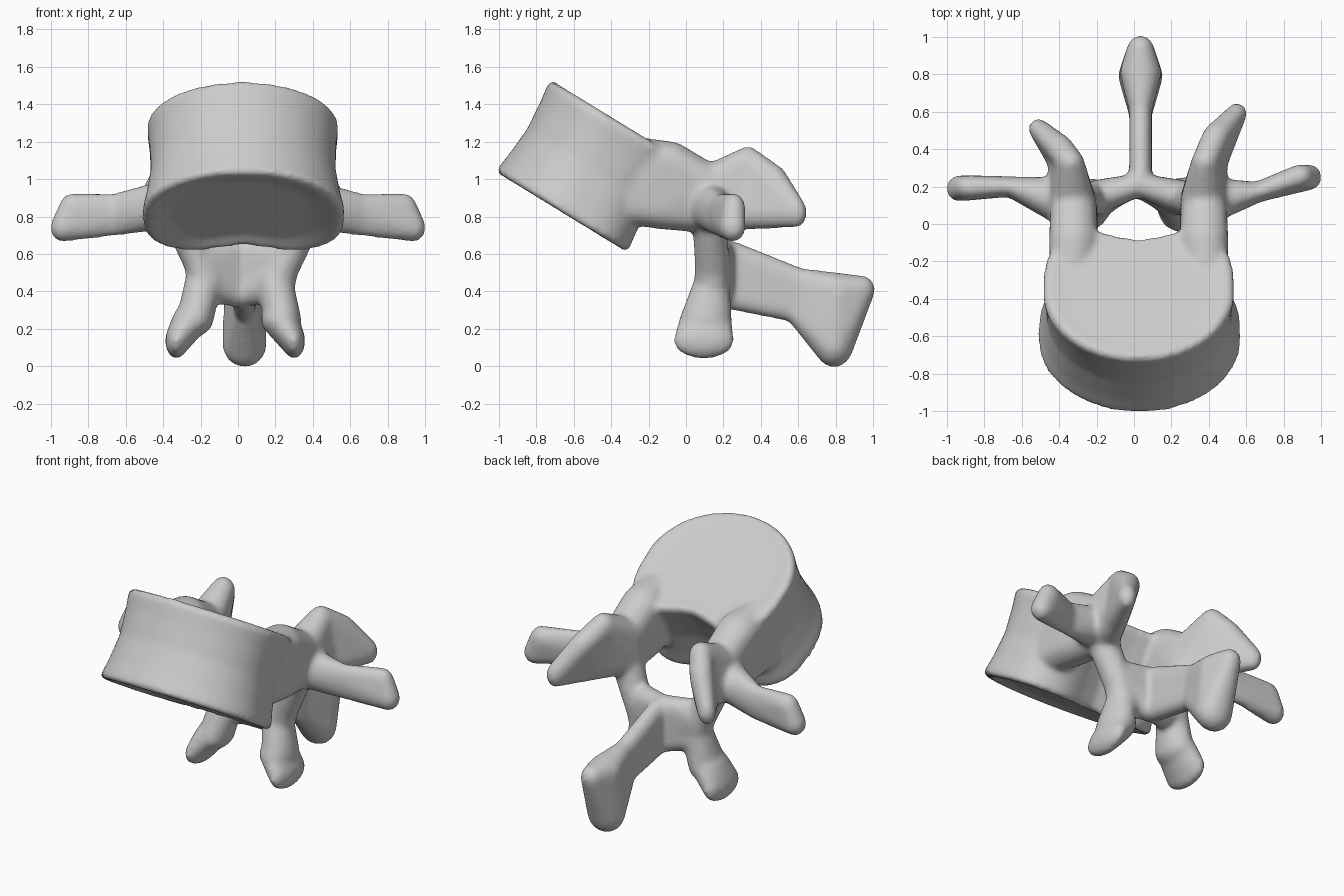
import bpy, bmesh, math
from mathutils import Vector, Matrix

default_cube = bpy.data.objects.get("Cube")
if default_cube:
    bpy.data.objects.remove(default_cube, do_unlink=True)

bm = bmesh.new()


def hull(balls, side=1, centre=0.0):
    """Wrap one convex skin around ellipsoids given as x, y, z, rx, ry, rz."""
    skin = bmesh.new()
    for x, y, z, rx, ry, rz in balls:
        place = Matrix.Translation((centre + side * x, y, z))
        bmesh.ops.create_uvsphere(skin, u_segments=16, v_segments=10, radius=1,
                                  matrix=place @ Matrix.Diagonal((rx, ry, rz, 1)))
    result = bmesh.ops.convex_hull(skin, input=skin.verts[:])
    inside = {e for e in result["geom_interior"] + result["geom_unused"]
              if isinstance(e, bmesh.types.BMVert)}
    bmesh.ops.delete(skin, geom=list(inside), context="VERTS")
    bmesh.ops.recalc_face_normals(skin, faces=skin.faces[:])
    copies = {v: bm.verts.new(v.co) for v in skin.verts}
    for face in skin.faces:
        bm.faces.new([copies[v] for v in face.verts])
    skin.free()


def power(value, exponent):
    return math.copysign(abs(value) ** exponent, value)


def body_ring(t, scale, count=72):
    """Kidney-shaped outline across the tilted axis of the body."""
    centre = Vector((.03, -.675, .825)).lerp(Vector((.025, -.4, 1.335)), t)
    back_axis = Vector((0, .85, -.52))
    width = .545 - .035 * t
    back_length = .4 + .02 * t
    front_length = .455 - .025 * t
    ring = []
    for i in range(count):
        angle = math.tau * i / count
        c, s = math.cos(angle), math.sin(angle)
        if s > 0:
            x, v = width * power(c, .62), back_length * power(s, .62)
            v -= .085 * math.exp(-(x / .2) ** 2) * s
        else:
            x, v = width * c, front_length * s
        point = centre + scale * Vector((x, 0, 0)) + back_axis * (.05 + scale * v)
        ring.append(bm.verts.new(point))
    return ring


# Body: waisted drum with rounded rims and slightly dished ends
profile = [(.05, .7), (0, .94), (.03, 1), (.22, .965), (.5, .935),
           (.78, .965), (.96, 1), (1, .95), (.98, .75)]
rings = [body_ring(t, scale) for t, scale in profile]
for low, high in zip(rings, rings[1:]):
    for i in range(len(low)):
        j = (i + 1) % len(low)
        bm.faces.new((low[i], low[j], high[j], high[i]))
bm.faces.new(rings[0][::-1])
bm.faces.new(rings[-1])

# Paired parts; the two sides differ slightly in reach
for side in (1, -1):
    sweep = .03 * side

    # Pedicle, flowing out of the side of the body
    upper_flank = (.37, -.36, 1.12, .1, .1, .12)
    lower_flank = (.37, -.34, .87, .1, .1, .11)
    upper_root = (.35, -.08, 1.09, .13, .11, .11)
    lower_root = (.35, -.12, .84, .12, .1, .11)
    upper_mass = (.35, .13, .97, .12, .09, .11)
    lower_mass = (.33, .12, .81, .11, .09, .1)
    hull([upper_flank, lower_flank, upper_root, lower_root], side, .025)
    hull([upper_root, lower_root, upper_mass, lower_mass], side, .025)

    # Superior articular process
    crest = (.36, .33, 1.09, .075, .07, .085)
    heel = (.41, .34, .82, .075, .08, .09)
    tip = (.53, .55 + 1.4 * sweep, .82, .055, .055, .08)
    shoulder = (.42, .44 + sweep, 1.0, .075, .07, .075)
    hull([upper_mass, lower_mass, crest, heel], side, .02)
    hull([crest, heel, shoulder, tip], side, .02)

    # Transverse process
    root = (.41, .125, .86, .08, .125, .13)
    neck = (.66, .185 - sweep / 2, .81, .06, .055, .115)
    end_top = (.89, .225 + sweep, .84, .07, .065, .085)
    end_low = (.94, .22 + sweep, .74, .065, .07, .075)
    hull([root, neck], side)
    hull([neck, end_top, end_low], side)

    # Lamina
    pillar = (.235, .14, .56, .075, .095, .12)
    ridge = (0, .21, .62, .06, .06, .06)
    arch = (0, .21, .38, .06, .06, .07)
    hull([lower_mass, pillar], side, .025)
    hull([pillar, ridge, arch], side, .025)

    # Inferior articular process
    stem = (.19, .14, .45, .1, .095, .1)
    flare = (.235, .105, .25, .1, .14, .09)
    foot = (.315, .095, .135, .06, .165, .095)
    hull([pillar, stem], side, .02)
    hull([stem, flare], side, .005)
    hull([flare, foot], side, -.015)
    hull([stem, arch], side, .01)

# Spinous process: thin blade that thickens into a drooping end
blade_root = [(0, .25, .59, .06, .06, .08), (0, .25, .37, .06, .06, .07)]
blade_neck = [(0, .61, .45, .06, .06, .075), (0, .58, .3, .06, .06, .065)]
blade_end = [(0, .81, .4, .11, .1, .1), (0, .94, .41, .07, .07, .075),
             (0, .79, .115, .12, .105, .12)]
hull(blade_root + blade_neck, 1, .035)
hull(blade_neck + blade_end, 1, .035)

# Single bone-grey object, fused and softened into one skin
mesh = bpy.data.meshes.new("vertebra")
bm.to_mesh(mesh)
bm.free()
vertebra = bpy.data.objects.new("vertebra", mesh)
bpy.context.collection.objects.link(vertebra)

grey = bpy.data.materials.new("bone grey")
grey.use_nodes = True
colour = (.6, .6, .6, 1)
grey.diffuse_color = colour
grey.node_tree.nodes["Principled BSDF"].inputs["Base Color"].default_value = colour
mesh.materials.append(grey)

fuse = vertebra.modifiers.new("fuse", "REMESH")
fuse.mode = "VOXEL"
fuse.voxel_size = .016
fuse.use_smooth_shade = True
soften = vertebra.modifiers.new("soften", "SMOOTH")
soften.factor = .5
soften.iterations = 12
